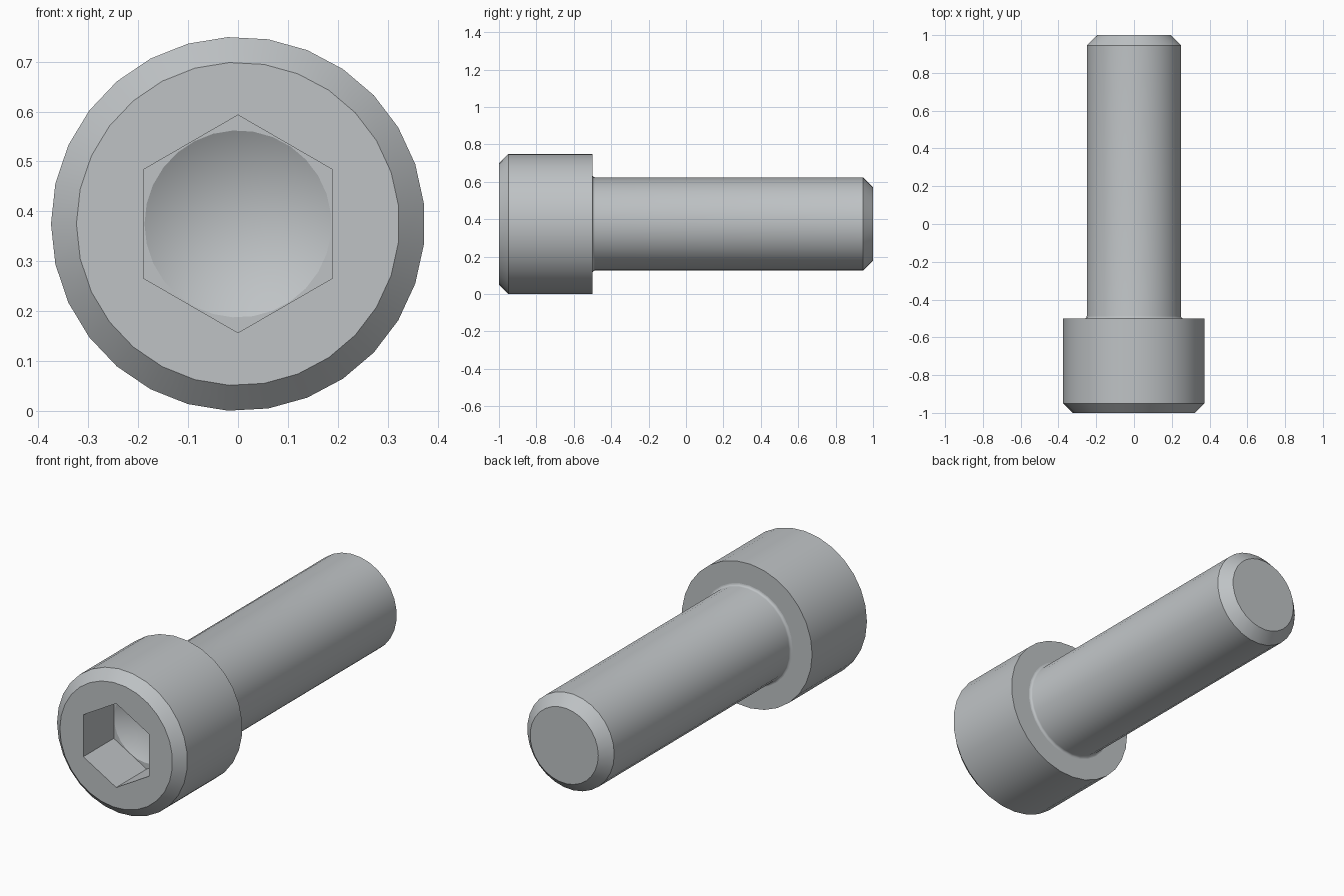
import bpy, bmesh, math

if "Cube" in bpy.data.objects:
    bpy.data.objects.remove(bpy.data.objects["Cube"])

SIDES = 29          # facets around the round parts
AXIS_Z = 0.3747     # height of the screw axis

bm = bmesh.new()


def ring(radius, y, sides=SIDES, start=math.pi):
    """Closed loop of vertices around the screw axis."""
    verts = []
    for i in range(sides):
        a = start + 2 * math.pi * i / sides
        verts.append(bm.verts.new((radius * math.cos(a), y, AXIS_Z + radius * math.sin(a))))
    return verts


def edges_of(loop):
    pairs = zip(loop, loop[1:] + loop[:1])
    return [bm.edges.get(p) or bm.edges.new(p) for p in pairs]


def skin(a, b):
    """Quads between two loops of equal count."""
    n = len(a)
    for i in range(n):
        j = (i + 1) % n
        bm.faces.new((a[i], a[j], b[j], b[i]))


def flat_fill(outer, inner):
    """Flat face with a hole between two loops of different count."""
    bmesh.ops.triangle_fill(bm, use_beauty=True, normal=(0, -1, 0),
                            edges=edges_of(outer) + edges_of(inner))


# Outer profile: chamfered head, neck fillet, shank, chamfered tip
F = 0.0125
profile = [(0.324, -1.0), (0.375, -0.95), (0.375, -0.5)]
for k in range(5):
    t = math.pi / 2 * k / 4
    profile.append((0.25 + F - F * math.sin(t), -0.5 + F - F * math.cos(t)))
profile += [(0.25, 0.946), (0.196, 1.0)]
rings = [ring(r, y) for r, y in profile]
for a, b in zip(rings, rings[1:]):
    skin(a, b)
bm.faces.new(rings[-1])

# Hex socket: front opening, walls, floor
HEX_R = 0.189 / math.cos(math.pi / 6)
hex_front = ring(HEX_R, -1.0, 6, math.pi / 2)
hex_floor = ring(HEX_R, -0.75, 6, math.pi / 2)
skin(hex_front, hex_floor)
flat_fill(rings[0], hex_front)

# Drilled cone at the bottom of the socket
drill = ring(0.1875, -0.75)
flat_fill(hex_floor, drill)
tip = bm.verts.new((0, -0.75 + 0.108, AXIS_Z))
for i in range(SIDES):
    bm.faces.new((drill[i], drill[(i + 1) % SIDES], tip))

bmesh.ops.recalc_face_normals(bm, faces=bm.faces[:])
mesh = bpy.data.meshes.new("socket_screw")
bm.to_mesh(mesh)
bm.free()

screw = bpy.data.objects.new("socket_screw", mesh)
bpy.context.collection.objects.link(screw)

# Steel colour
steel = bpy.data.materials.new("steel grey")
steel.diffuse_color = (0.52, 0.545, 0.56, 1.0)
steel.use_nodes = True
steel.node_tree.nodes["Principled BSDF"].inputs["Base Color"].default_value = steel.diffuse_color
mesh.materials.append(steel)

# Smooth round surfaces, flat end faces
bpy.context.view_layer.objects.active = screw
screw.select_set(True)
bpy.ops.object.shade_smooth_by_angle(angle=math.radians(30))
for p in mesh.polygons:
    if abs(p.normal.y) > 0.999:
        p.use_smooth = False
